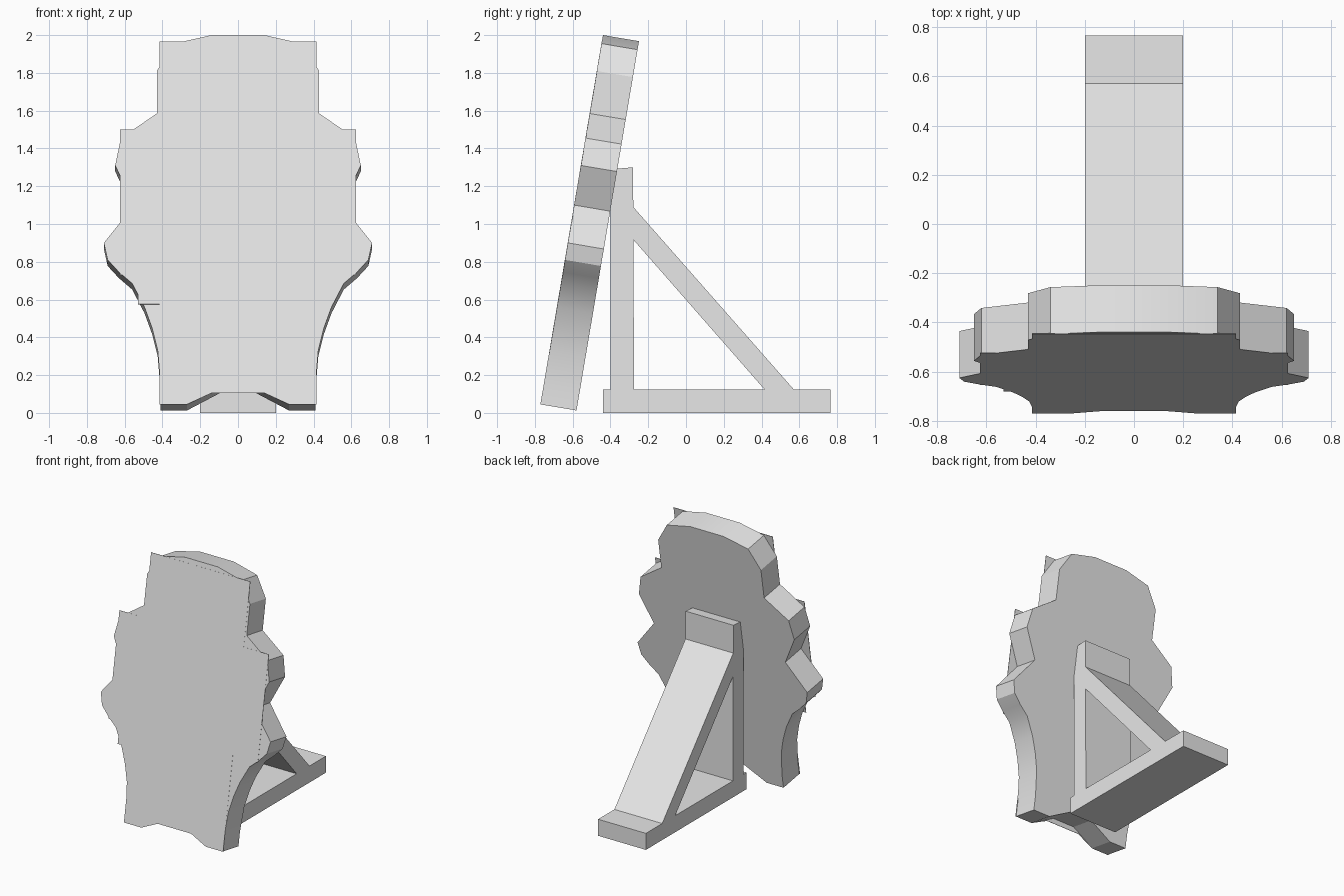
import bpy, bmesh, math
from mathutils import Vector

cube = bpy.data.objects.get("Cube")
if cube:
    bpy.data.objects.remove(cube, do_unlink=True)

grey = bpy.data.materials.new("plain_grey")
grey.use_nodes = True
colour = (0.8, 0.8, 0.8, 1)
grey.diffuse_color = colour
grey.node_tree.nodes["Principled BSDF"].inputs["Base Color"].default_value = colour

TILT = math.radians(9.6)


def prism(name, profile, place, start, end):
    """Extrude a closed profile between two depths, placed by a mapping."""
    bm = bmesh.new()
    near = [bm.verts.new(place(a, b, start)) for a, b in profile]
    far = [bm.verts.new(place(a, b, end)) for a, b in profile]
    bm.faces.new(near)
    bm.faces.new(far)
    for i in range(len(profile)):
        j = (i + 1) % len(profile)
        bm.faces.new((near[i], near[j], far[j], far[i]))
    bmesh.ops.recalc_face_normals(bm, faces=bm.faces)
    mesh = bpy.data.meshes.new(name)
    bm.to_mesh(mesh)
    bm.free()
    mesh.materials.append(grey)
    obj = bpy.data.objects.new(name, mesh)
    bpy.context.collection.objects.link(obj)
    return obj


def leaning(x, z, depth):
    """Point on the leaning board, depth measured back from its front."""
    y = -0.77 + (z - 0.045) * math.tan(TILT)
    return Vector((x, y + depth * math.cos(TILT), z - depth * math.sin(TILT)))


def sideways(y, z, x):
    return Vector((x, y, z))


def mirrored(half):
    return half + [(-x, z) for x, z in reversed(half)]


# Thick cut-out board: right half from the bottom notch up to the crown
board_half = [(0.09, 0.14), (0.27, 0.045), (0.41, 0.045), (0.41, 0.15),
              (0.425, 0.33), (0.455, 0.45), (0.495, 0.56), (0.56, 0.685),
              (0.63, 0.745), (0.69, 0.81), (0.71, 0.9), (0.55, 1.1),
              (0.65, 1.31), (0.62, 1.455), (0.43, 1.585), (0.43, 1.81),
              (0.34, 1.955), (0.14, 2.0)]
board = prism("board", mirrored(board_half), leaning, 0, 0.193)

# Thin stepped facing sheet, with one extra step on the -x side
sheet_right = [(0.14, 0.105), (0.27, 0.045), (0.415, 0.045), (0.415, 0.73),
               (0.625, 0.73), (0.625, 1.5), (0.415, 1.5), (0.415, 1.965)]
sheet_left = [(-x, z) for x, z in reversed(sheet_right)]
step = sheet_left.index((-0.415, 0.73))
sheet_left[step:step + 1] = [(-0.53, 0.73), (-0.53, 0.575), (-0.415, 0.575)]
prism("facing_sheet", sheet_right + sheet_left, leaning, -0.001, 0.002)

# Triangular stand behind the board
stand_parts = {
    "stand_base": [(-0.44, 0), (0.765, 0), (0.765, 0.125), (-0.44, 0.125)],
    "stand_upright": [(-0.4, 0.125), (-0.275, 0.125), (-0.28, 1.3), (-0.4, 1.29)],
    "stand_brace": [(0.415, 0.125), (0.57, 0.125), (-0.279, 1.09), (-0.277, 0.915)],
}
for name, profile in stand_parts.items():
    prism(name, profile, sideways, -0.2, 0.2)

# Soften only the gently curved edges of the board
bpy.ops.object.select_all(action="DESELECT")
board.select_set(True)
bpy.context.view_layer.objects.active = board
bpy.ops.object.shade_smooth_by_angle(angle=math.radians(25))
